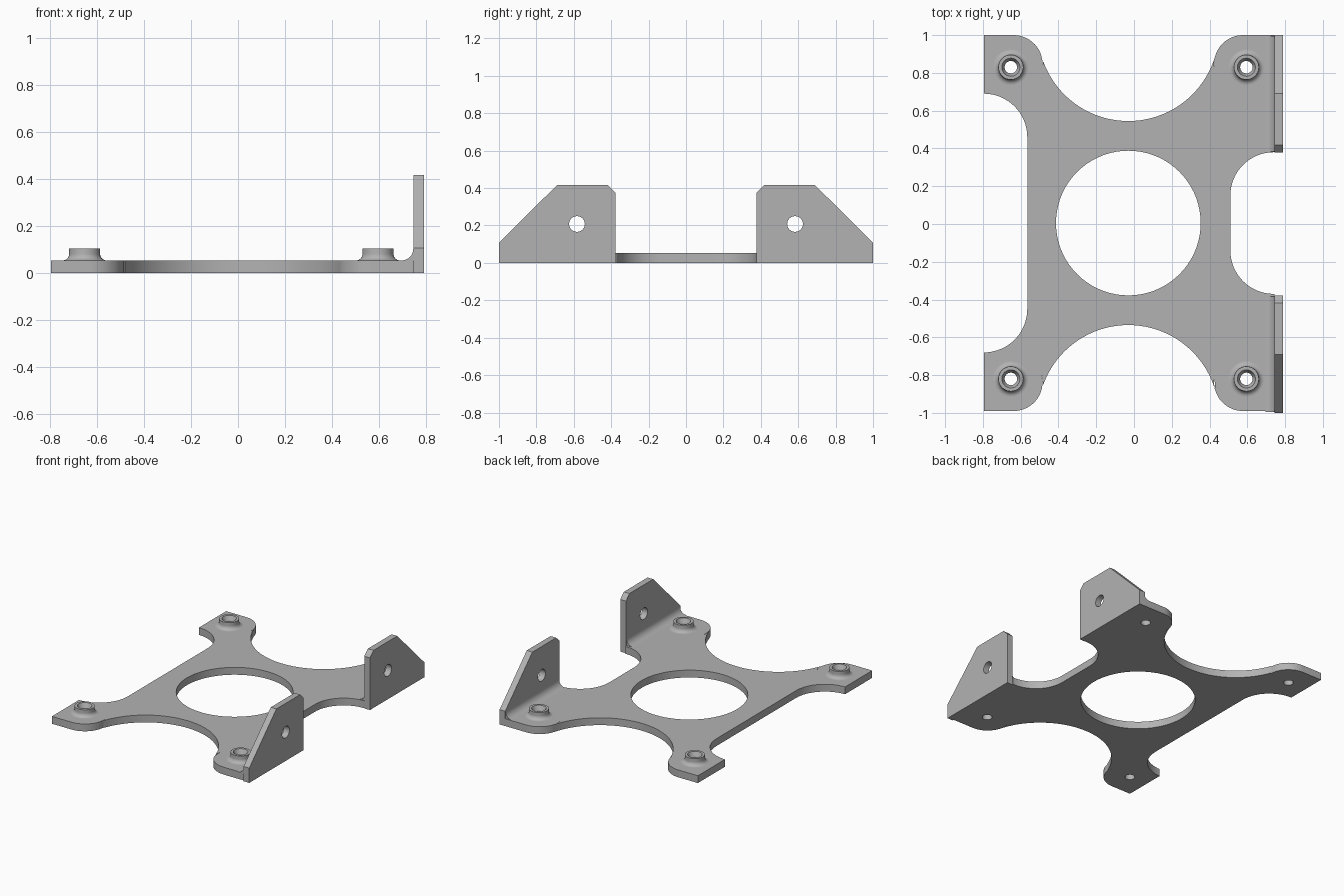
import bpy, bmesh, math
from mathutils import Matrix

cube = bpy.data.objects.get("Cube")
if cube:
    bpy.data.objects.remove(cube)

PLATE_Z = 0.053     # plate thickness
WALL_X, EDGE_X = 0.745, 0.79
MID_Y = 0.005       # symmetry line of the plate

grey = bpy.data.materials.new("plain grey")
grey.use_nodes = True
grey.diffuse_color = (0.45, 0.45, 0.45, 1)
grey.node_tree.nodes["Principled BSDF"].inputs["Base Color"].default_value = grey.diffuse_color


def arc(cx, cy, r, start, end, n=16):
    angles = [math.radians(start + (end - start) * i / n) for i in range(n + 1)]
    return [(cx + r * math.cos(a), cy + r * math.sin(a)) for a in angles]


def circle(cx, cy, r, n=48):
    return arc(cx, cy, r, 0, 360, n)[:-1]


def finish(name, bm, angle=35):
    bmesh.ops.remove_doubles(bm, verts=bm.verts, dist=1e-5)
    bmesh.ops.recalc_face_normals(bm, faces=bm.faces)
    mesh = bpy.data.meshes.new(name)
    bm.to_mesh(mesh)
    bm.free()
    mesh.materials.append(grey)
    ob = bpy.data.objects.new(name, mesh)
    bpy.context.collection.objects.link(ob)
    bpy.ops.object.select_all(action="DESELECT")
    ob.select_set(True)
    bpy.context.view_layer.objects.active = ob
    bpy.ops.object.shade_smooth_by_angle(angle=math.radians(angle))
    return ob


def prism(name, loops, depth, matrix):
    """Extrude an outline with holes, centred on its plane, then place it."""
    curve = bpy.data.curves.new(name + "_outline", "CURVE")
    curve.dimensions = "2D"
    curve.fill_mode = "BOTH"
    curve.extrude = depth / 2
    for pts in loops:
        spline = curve.splines.new("POLY")
        spline.points.add(len(pts) - 1)
        for p, (x, y) in zip(spline.points, pts):
            p.co = (x, y, 0, 1)
        spline.use_cyclic_u = True
    temp = bpy.data.objects.new(name + "_outline", curve)
    bpy.context.collection.objects.link(temp)
    deps = bpy.context.evaluated_depsgraph_get()
    mesh = bpy.data.meshes.new_from_object(temp.evaluated_get(deps))
    bpy.data.objects.remove(temp)
    bpy.data.curves.remove(curve)
    mesh.transform(matrix)
    bm = bmesh.new()
    bm.from_mesh(mesh)
    bpy.data.meshes.remove(mesh)
    return finish(name, bm)


# Base plate: back half of the outline, mirrored to the front
tilt = 16.3
half = arc(-0.795, 0.46, 0.23, 0, 90)
half += [(-0.795, 1.0)]
half += arc(-0.637, 0.847, 0.153, 90, -tilt)
half += arc(-0.03, 1.024, 0.479, 180 + tilt, 360 - tilt, 40)[1:]
half += arc(0.577, 0.847, 0.153, 180 + tilt, 90)[1:]
half += [(WALL_X, 1.0), (WALL_X, 0.38)]
half += arc(0.74, 0.15, 0.23, 90, 180)
outline = half + [(x, 2 * MID_Y - y) for x, y in reversed(half)]
boss_spots = [(x, MID_Y + s * 0.825) for x in (-0.652, 0.595) for s in (1, -1)]
holes = [circle(x, y, 0.033, 32) for x, y in boss_spots]
prism("base_plate", [outline, circle(-0.03, MID_Y, 0.383, 72)] + holes,
      PLATE_Z, Matrix.Translation((0, 0, PLATE_Z / 2)))

# Side walls with a bolt hole, and the rounded inside bend at their foot
yz_plane = Matrix(((0, 0, 1, (WALL_X + EDGE_X) / 2), (1, 0, 0, 0), (0, 1, 0, 0), (0, 0, 0, 1)))
bend = [(WALL_X, PLATE_Z)] + arc(WALL_X - 0.05, PLATE_Z + 0.05, 0.05, -90, 0, 8)
for side, s in (("back", 1), ("front", -1)):
    wall = [(1, 0), (1, 0.107), (0.69, 0.416), (0.418, 0.416), (0.378, 0.377), (0.378, 0)]
    prism(side + "_wall", [[(s * y, z) for y, z in wall], circle(s * 0.583, 0.208, 0.042, 32)],
          EDGE_X - WALL_X, yz_plane)
    xz_plane = Matrix(((1, 0, 0, 0), (0, 0, -1, s * 0.69), (0, 1, 0, 0), (0, 0, 0, 1)))
    prism(side + "_bend", [bend], 0.61, xz_plane)

# Screw bosses: flared foot, flat rim, countersunk bore
profile = [(0.033, PLATE_Z), (0.033, 0.072), (0.048, 0.104), (0.066, 0.104)]
profile += arc(0.094, PLATE_Z + 0.028, 0.028, 180, 270, 8)
for i, (x, y) in enumerate(boss_spots):
    bm = bmesh.new()
    verts = [bm.verts.new((r, 0, z)) for r, z in profile]
    edges = [bm.edges.new(pair) for pair in zip(verts, verts[1:])]
    bmesh.ops.spin(bm, geom=verts + edges, cent=(0, 0, 0), axis=(0, 0, 1),
                   angle=2 * math.pi, steps=32)
    bmesh.ops.translate(bm, verts=bm.verts, vec=(x, y, 0))
    boss = finish(f"screw_boss_{i + 1}", bm, 24)
    # Keep the open-bottomed surface facing outward
    rim = max(boss.data.polygons, key=lambda f: f.center.z)
    if rim.normal.z < 0:
        boss.data.flip_normals()
